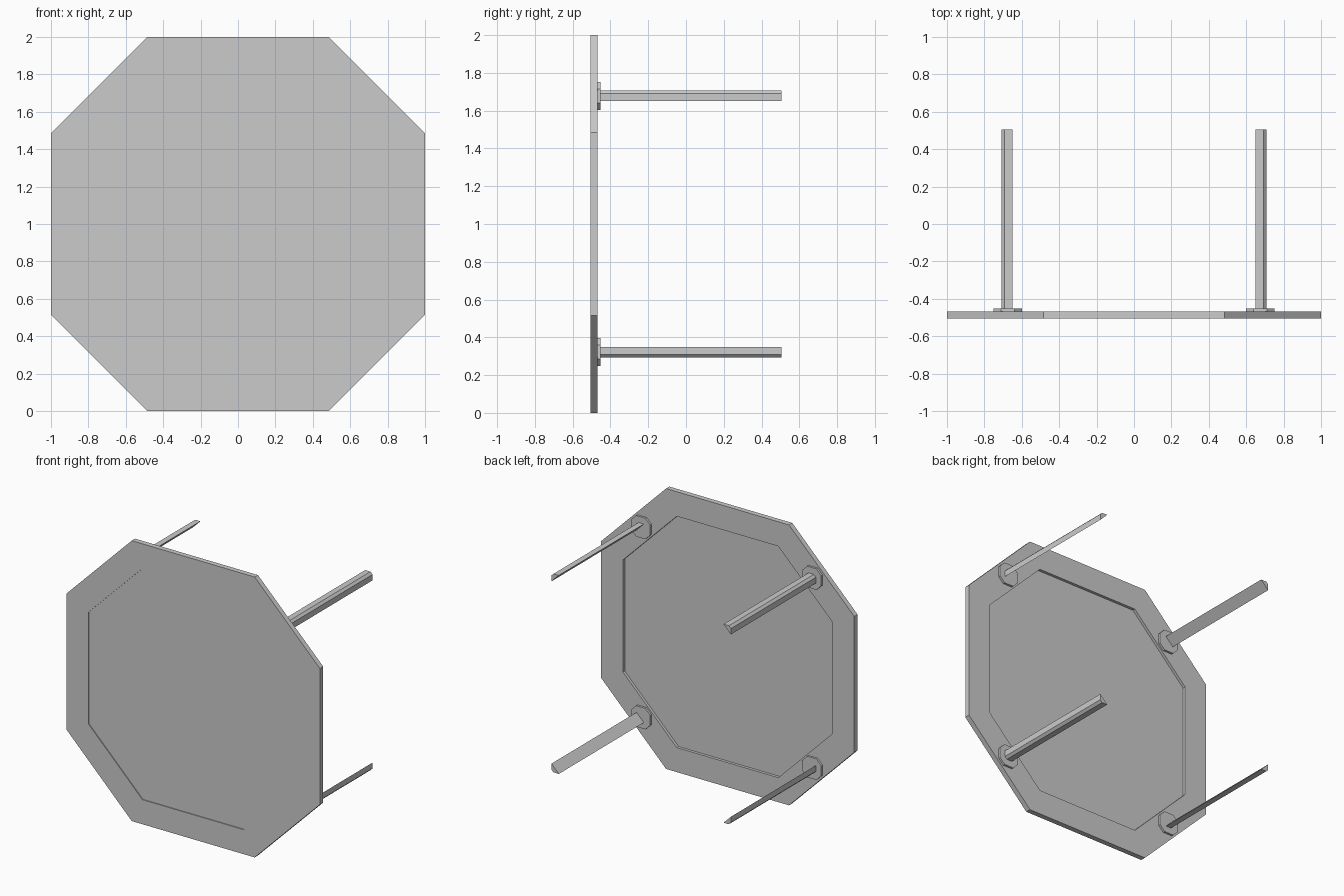
import bpy, bmesh

if "Cube" in bpy.data.objects:
    bpy.data.objects.remove(bpy.data.objects["Cube"])

Y0, Y1 = -0.505, 0.505          # front of top, ends of legs
BACK = -0.468                   # rear face of the frame


def octagon(r, cx=0.0, cz=1.0):
    k = 0.485 * r
    pts = [(k, r), (r, k), (r, -k), (k, -r), (-k, -r), (-r, -k), (-r, k), (-k, r)]
    return [(cx + x, cz + z) for x, z in pts]


def loft(name, loops, caps=True):
    """Bridge a list of (profile, y) loops; close into a ring when caps is False."""
    bm = bmesh.new()
    rings = [[bm.verts.new((x, y, z)) for x, z in prof] for prof, y in loops]
    n = len(rings[0])
    pairs = list(zip(rings, rings[1:])) + ([] if caps else [(rings[-1], rings[0])])
    for a, b in pairs:
        for i in range(n):
            j = (i + 1) % n
            bm.faces.new((a[i], a[j], b[j], b[i]))
    if caps:
        bm.faces.new(rings[0])
        bm.faces.new(rings[-1])
    bmesh.ops.recalc_face_normals(bm, faces=bm.faces)
    me = bpy.data.meshes.new(name)
    bm.to_mesh(me)
    bm.free()
    ob = bpy.data.objects.new(name, me)
    bpy.context.collection.objects.link(ob)
    return ob


# Octagonal frame with a recessed centre panel
outer, inner = octagon(1.0), octagon(0.825)
loft("top_frame", [(outer, Y0), (outer, BACK), (inner, BACK), (inner, Y0)], caps=False)
loft("centre_panel", [(inner, Y0 + 0.006), (inner, BACK - 0.02)])

# Four legs: trapezoid section, wide side facing the centre, on octagonal flanges
section = [(0.65, 0.708), (0.692, 0.708), (0.708, 0.692), (0.708, 0.65)]
for sx, side in ((-1, "left"), (1, "right")):
    for sz, level in ((-1, "lower"), (1, "upper")):
        prof = [(sx * x, 1 + sz * z) for x, z in section]
        flange = octagon(0.075, sx * 0.675, 1 + sz * 0.678)
        loft(f"{level}_{side}_flange", [(flange, BACK), (flange, -0.453)])
        loft(f"{level}_{side}_leg", [(prof, -0.453), (prof, Y1)])
